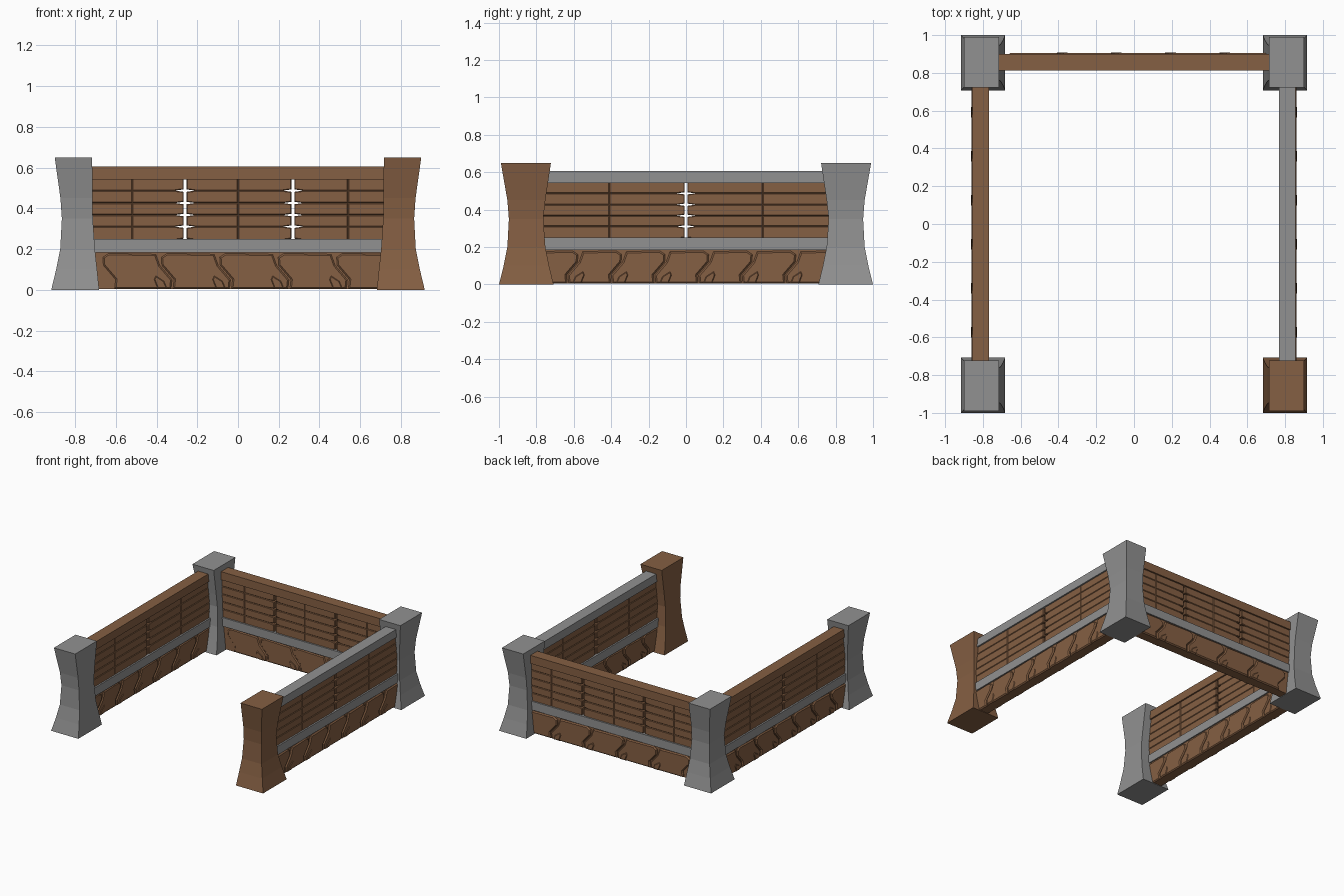
import bpy, bmesh
from mathutils import Vector

if "Cube" in bpy.data.objects:
    bpy.data.objects.remove(bpy.data.objects["Cube"])


def material(name, rgb):
    m = bpy.data.materials.new(name)
    m.diffuse_color = (*rgb, 1)
    m.use_nodes = True
    m.node_tree.nodes["Principled BSDF"].inputs["Base Color"].default_value = m.diffuse_color
    return m


WOOD = material("brown wood", (0.235, 0.115, 0.056))
GREY = material("grey stone", (0.285, 0.285, 0.285))


def finish(name, bm, mat):
    bmesh.ops.recalc_face_normals(bm, faces=bm.faces)
    me = bpy.data.meshes.new(name)
    bm.to_mesh(me)
    bm.free()
    me.materials.append(mat)
    ob = bpy.data.objects.new(name, me)
    bpy.context.collection.objects.link(ob)


def loft(bm, rings):
    """Skin closed rings of points and cap both ends."""
    vs = [[bm.verts.new(p) for p in r] for r in rings]
    n = len(vs[0])
    for a, b in zip(vs, vs[1:]):
        for i in range(n):
            j = (i + 1) % n
            bm.faces.new((a[i], a[j], b[j], b[i]))
    bm.faces.new(vs[0][::-1])
    bm.faces.new(vs[-1])


def inset(pts, c):
    """Mitred inset of a counter-clockwise outline."""
    out = []
    for i, p in enumerate(pts):
        p, a, b = Vector(p), Vector(pts[i - 1]), Vector(pts[(i + 1) % len(pts)])
        d1, d2 = (p - a).normalized(), (b - p).normalized()
        n1, n2 = Vector((-d1.y, d1.x)), Vector((-d2.y, d2.x))
        out.append(p + (n1 + n2) * (c / max(0.5, 1 + n1.dot(n2))))
    return out


def prism(bm, place, pts, half, c=0.0, shift=0.0):
    """Extrude an outline (along wall, height) through the wall, edges chamfered."""
    small = inset(pts, c)
    steps = [(small, -half), (pts, -half + c), (pts, half - c), (small, half)]
    if c == 0:
        steps = [(pts, -half), (pts, half)]
    loft(bm, [[place(u, d + shift, z) for u, z in ring] for ring, d in steps])


def rect(u0, u1, z0, z1):
    return [(u0, z0), (u1, z0), (u1, z1), (u0, z1)]


# waisted corner posts
# height, inner x, outer x, inner y, outer y
POST = [(0.0, 0.682, 0.917, 0.708, 1.0), (0.10, 0.692, 0.893, 0.732, 0.975),
        (0.20, 0.703, 0.873, 0.752, 0.955), (0.35, 0.713, 0.865, 0.763, 0.947),
        (0.45, 0.715, 0.872, 0.752, 0.955), (0.65, 0.716, 0.90, 0.722, 0.99)]
for sx, xn in ((-1, "left"), (1, "right")):
    for sy, yn in ((-1, "front"), (1, "back")):
        bm = bmesh.new()
        loft(bm, [[(sx * a, sy * c, z), (sx * b, sy * c, z), (sx * b, sy * d, z), (sx * a, sy * d, z)]
                  for z, a, b, c, d in POST])
        brown = xn == "right" and yn == "front"
        finish(f"{yn}_{xn}_post", bm, WOOD if brown else GREY)

ROWS = [0.245, 0.31, 0.367, 0.426, 0.487, 0.55]
BIG = [(0.0, 0.004), (-0.005, 0.05), (0.055, 0.12), (0.075, 0.175)]
CHIP = [(0.015, 0.004), (0.07, 0.004), (0.088, 0.05), (0.078, 0.075), (0.032, 0.045)]


def wall(name, place, length, joints, gaps, pitch, phase, top_mat):
    # rails
    bm = bmesh.new()
    prism(bm, place, rect(-length, length, 0.542, 0.606), 0.044)
    finish(name + "_top_rail", bm, top_mat)
    bm = bmesh.new()
    prism(bm, place, rect(-length, length, 0.183, 0.25), 0.044)
    finish(name + "_middle_rail", bm, GREY)

    # planks, narrowed at the ends that leave an open gap
    bm = bmesh.new()
    ends = [-length] + sorted(joints + gaps) + [length]
    for z0, z1 in zip(ROWS, ROWS[1:]):
        for a, b in zip(ends, ends[1:]):
            pts = rect(a, b, z0, z1)
            if a in gaps:
                pts[3:] = [(a + 0.05, z1), (a + 0.007, z1 - 0.006)]
                pts[0:1] = [(a + 0.007, z0 + 0.006), (a + 0.05, z0)]
            if b in gaps:
                i = pts.index((b, z0))
                pts[i:i + 2] = [(b - 0.05, z0), (b - 0.007, z0 + 0.006),
                                (b - 0.007, z1 - 0.006), (b - 0.05, z1)]
            prism(bm, place, pts, 0.032, 0.004)
    finish(name + "_planks", bm, WOOD)

    # leaning base slabs with a small chip between each pair
    bm = bmesh.new()
    prism(bm, place, rect(-length, length, 0.004, 0.185), 0.034)
    u = phase
    while u + pitch < length + 0.12:
        left = [(u + x, z) for x, z in BIG]
        right = [(u + x + pitch - 0.008, z) for x, z in BIG[:3]]
        cap = [(u + 0.05 + pitch, 0.16), (u + 0.02 + pitch, 0.18)]
        prism(bm, place, right + cap + left[::-1], 0.044, 0.008, 0.003)
        prism(bm, place, [(u + x, z) for x, z in CHIP], 0.048, 0.008, 0.003)
        u += pitch
    finish(name + "_base_slabs", bm, WOOD)


# three walls, open at the front
wall("right_wall", lambda u, d, z: (0.812 + d, u, z), 0.78,
     [-0.41, 0.41], [0.0], 0.233, -0.86, GREY)
wall("left_wall", lambda u, d, z: (-0.812 - d, u, z), 0.78,
     [-0.41, 0.41], [0.0], 0.233, -0.86, WOOD)
wall("back_wall", lambda u, d, z: (-u, 0.857 + d, z), 0.75,
     [-0.54, 0.0, 0.52], [-0.27, 0.26], 0.287, -0.82, WOOD)
